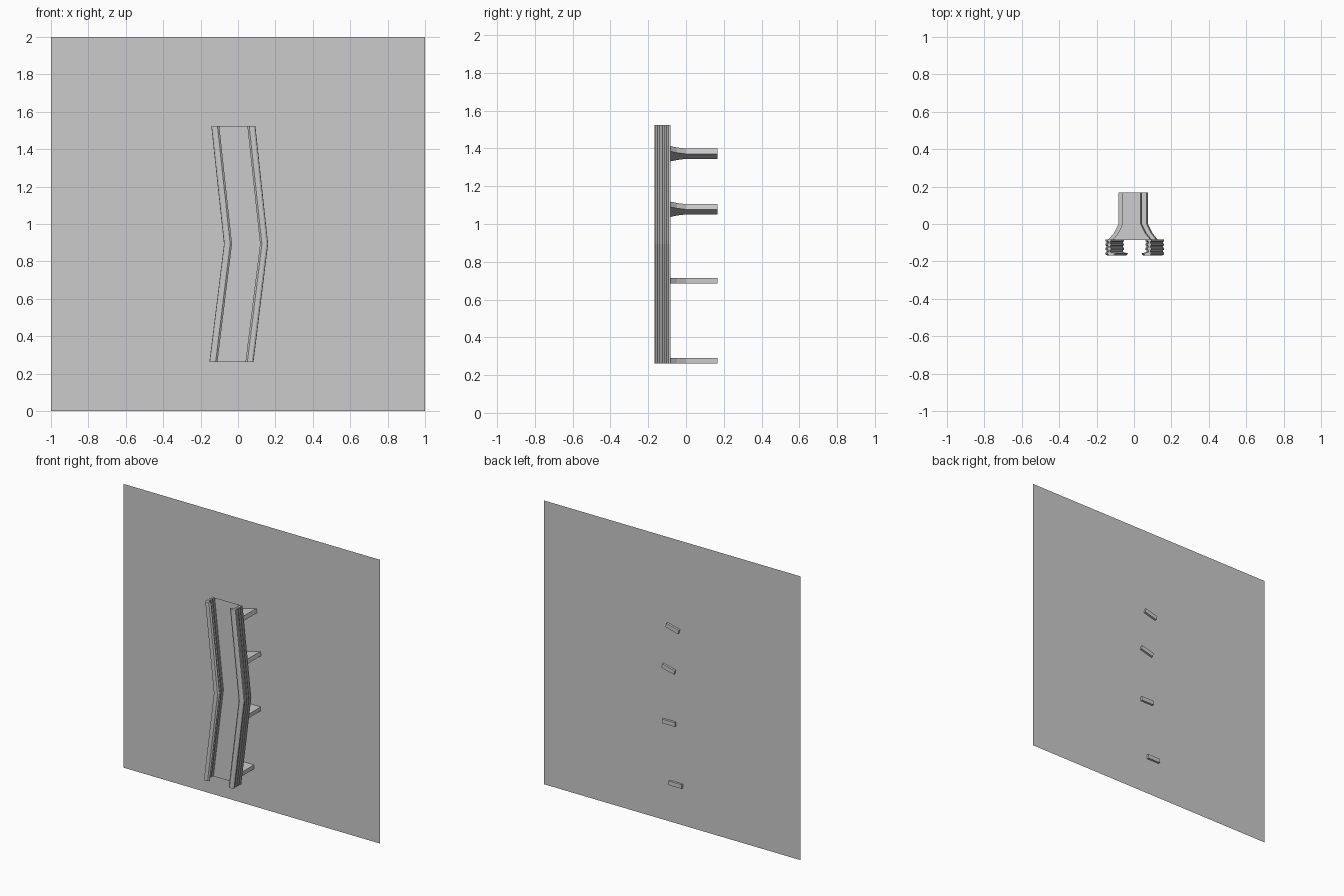
import bpy, bmesh
from math import radians
from mathutils import Matrix

if "Cube" in bpy.data.objects:
    bpy.data.objects.remove(bpy.data.objects["Cube"])

# Bent centreline of the handle: (x offset, z)
PATH = [(-0.035, 0.262), (0.043, 0.893), (-0.025, 1.524)]


def make(name, bm, closed=True):
    if closed:
        bmesh.ops.recalc_face_normals(bm, faces=bm.faces)
    me = bpy.data.meshes.new(name)
    bm.to_mesh(me)
    bm.free()
    ob = bpy.data.objects.new(name, me)
    bpy.context.collection.objects.link(ob)
    return ob


def sweep(name, profile, closed):
    """Carry a flat (x, y) profile along the bent centreline."""
    bm = bmesh.new()
    rings = [[bm.verts.new((x + dx, y, z)) for x, y in profile] for dx, z in PATH]
    n = len(profile)
    for a, b in zip(rings, rings[1:]):
        for i in range(n if closed else n - 1):
            j = (i + 1) % n
            bm.faces.new((a[i], a[j], b[j], b[i]))
    if closed:
        bm.faces.new(rings[0])
        bm.faces.new(rings[-1])
    return make(name, bm, closed)


# Flat wall panel
bm = bmesh.new()
bm.faces.new([bm.verts.new(p) for p in
              ((-1, 0.153, 0), (1, 0.153, 0), (1, 0.153, 2), (-1, 0.153, 2))])
make("wall_panel", bm, False)

# Thin plate behind the two rails
sweep("back_plate", [(-0.108, -0.085), (0.108, -0.085)], False)

# Ribbed rails: a web with three flanges and an inward front lip
outer, inner = [], []
for y0, y1 in ((-0.082, -0.093), (-0.105, -0.115), (-0.127, -0.138)):
    outer += [(0.118, y0), (0.118, y1), (0.112, y1 - 0.002), (0.112, y1 - 0.010)]
    inner += [(0.097, y0), (0.097, y1), (0.103, y1 - 0.002), (0.103, y1 - 0.010)]
lip = [(0.117, -0.154), (0.117, -0.162), (0.108, -0.168), (0.085, -0.168),
       (0.075, -0.160), (0.075, -0.157), (0.095, -0.152)]
profile = outer + lip + inner[::-1]
for side, s in (("left", -1), ("right", 1)):
    sweep(side + "_rail", [(s * x, y) for x, y in profile], True)

# Flared mounting brackets: (x, z, tilt in degrees)
half = [(0.050, 0.168), (0.050, 0.0), (0.070, -0.040), (0.074, -0.048), (0.105, -0.085)]
outline = half + [(-x, y) for x, y in reversed(half)]
for i, (cx, cz, tilt) in enumerate(((-0.033, 0.277, 0), (0.020, 0.700, 0),
                                    (0.023, 1.078, 15), (-0.009, 1.372, 15))):
    bm = bmesh.new()
    f = bm.faces.new([bm.verts.new((x, y, -0.0145)) for x, y in outline])
    top = bmesh.ops.extrude_face_region(bm, geom=[f])["geom"]
    bmesh.ops.translate(bm, vec=(0, 0, 0.029),
                        verts=[g for g in top if isinstance(g, bmesh.types.BMVert)])
    ob = make("bracket_%d" % (i + 1), bm)
    ob.data.transform(Matrix.Translation((cx, 0, cz)) @ Matrix.Rotation(radians(-tilt), 4, 'Y'))
